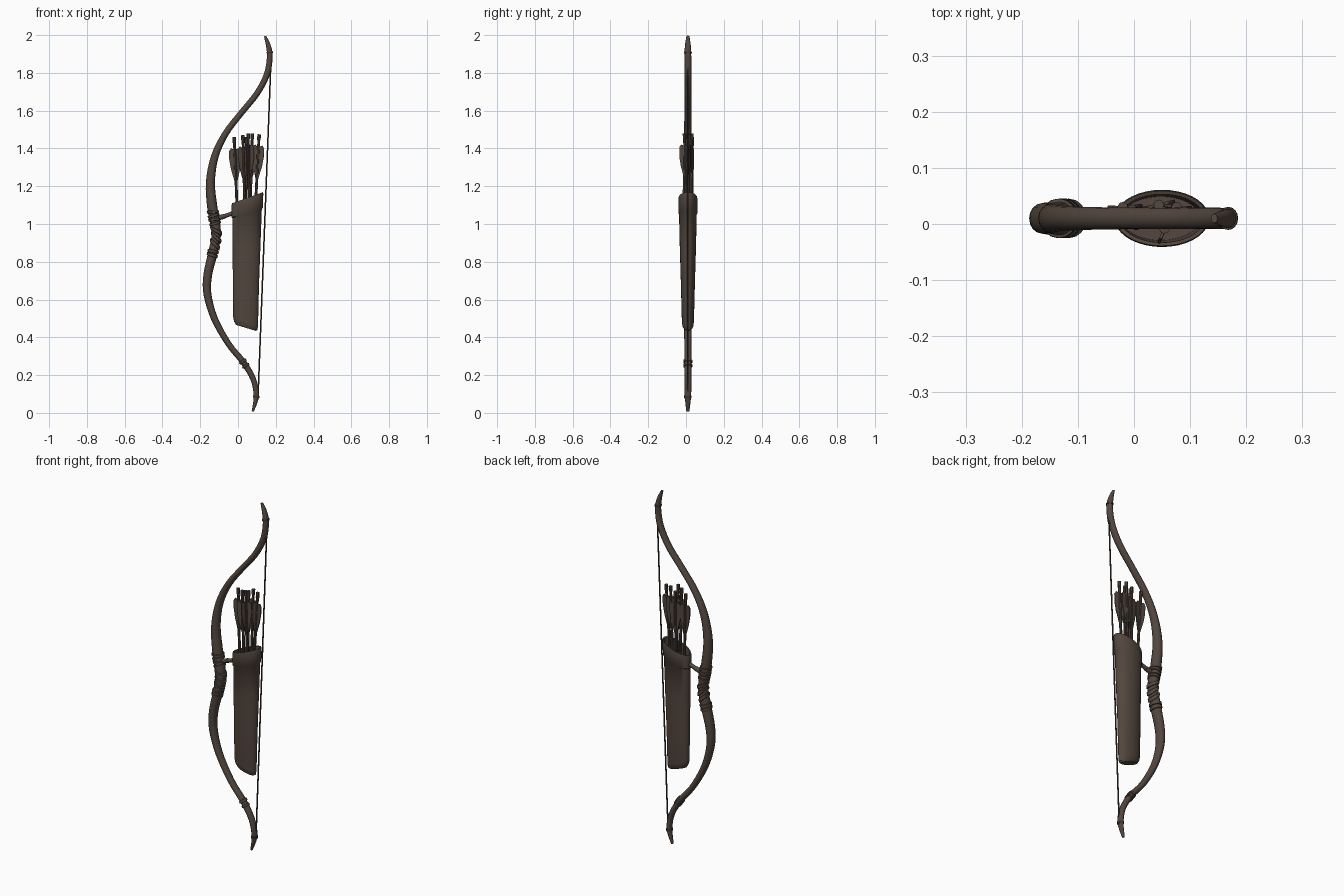
import bpy, bmesh, math
from mathutils import Vector, Matrix

if "Cube" in bpy.data.objects:
    bpy.data.objects.remove(bpy.data.objects["Cube"])

YC = 0.01  # depth centre of bow and quiver


def material(name, rgb):
    m = bpy.data.materials.new(name)
    m.diffuse_color = (*rgb, 1)
    m.use_nodes = True
    m.node_tree.nodes["Principled BSDF"].inputs["Base Color"].default_value = m.diffuse_color
    return m


BROWN = material("dark_brown_leather", (0.085, 0.062, 0.048))
STRING = material("dark_string", (0.05, 0.04, 0.033))


def finish(name, bm, mat=BROWN, angle=40):
    bmesh.ops.recalc_face_normals(bm, faces=bm.faces[:])
    me = bpy.data.meshes.new(name)
    bm.to_mesh(me)
    bm.free()
    ob = bpy.data.objects.new(name, me)
    bpy.context.collection.objects.link(ob)
    me.materials.append(mat)
    bpy.ops.object.select_all(action='DESELECT')
    ob.select_set(True)
    bpy.context.view_layer.objects.active = ob
    bpy.ops.object.shade_smooth_by_angle(angle=math.radians(angle))
    return ob


def loft(bm, rings):
    """Skin a list of equal-length point rings and cap both ends."""
    vs = [[bm.verts.new(p) for p in r] for r in rings]
    n = len(vs[0])
    for a, b in zip(vs, vs[1:]):
        for i in range(n):
            j = (i + 1) % n
            bm.faces.new((a[i], a[j], b[j], b[i]))
    bm.faces.new(vs[0][::-1])
    bm.faces.new(vs[-1])


def ring(c, u, v, ru, rv, n):
    return [c + u * ru * math.cos(2 * math.pi * i / n) + v * rv * math.sin(2 * math.pi * i / n)
            for i in range(n)]


def rod(bm, a, b, r, n=8):
    a, b = Vector(a), Vector(b)
    d = (b - a).normalized()
    u = d.cross(Vector((0.13, 1, 0.07))).normalized()
    v = d.cross(u)
    loft(bm, [ring(a, u, v, r, r, n), ring(b, u, v, r, r, n)])


# Bow centre line: x, z, half width, half depth
BOW = [(0.143, 1.995, .006, .008), (0.162, 1.94, .013, .016), (0.168, 1.88, .015, .018),
       (0.152, 1.79, .016, .019), (0.10, 1.69, .016, .019), (0.015, 1.585, .016, .019),
       (-0.065, 1.48, .017, .020), (-0.122, 1.36, .020, .022), (-0.146, 1.22, .024, .026),
       (-0.135, 1.08, .027, .030), (-0.115, 0.95, .025, .030), (-0.135, 0.84, .025, .030),
       (-0.160, 0.73, .023, .028), (-0.162, 0.63, .021, .025), (-0.125, 0.50, .018, .021),
       (-0.05, 0.365, .016, .019), (0.027, 0.27, .016, .019), (0.08, 0.18, .015, .018),
       (0.097, 0.09, .014, .017), (0.078, 0.008, .006, .008)]


def bow_at(t):
    """Smooth interpolation along the bow; t counts control points."""
    n = len(BOW)
    t = min(max(t, 0), n - 1)
    i = min(int(t), n - 2)
    f = t - i
    p = [BOW[min(max(i + k, 0), n - 1)] for k in (-1, 0, 1, 2)]
    return [0.5 * (2 * b + (c - a) * f + (2 * a - 5 * b + 4 * c - d) * f * f
                   + (3 * b - a - 3 * c + d) * f ** 3) for a, b, c, d in zip(*p)]


def t_at_z(z):
    for i in range(len(BOW) - 1):
        if BOW[i][1] >= z >= BOW[i + 1][1]:
            return i + (BOW[i][1] - z) / (BOW[i][1] - BOW[i + 1][1])
    return 0


def bow_ring(t, grow=0.0, tilt=0.0, n=16):
    x, z, ru, rv = bow_at(t)
    a, b = bow_at(t - .05), bow_at(t + .05)
    d = Vector((b[0] - a[0], 0, b[1] - a[1])).normalized()
    v = Vector((0, 1, 0))
    u = d.cross(v).normalized()
    return ring(Vector((x, YC, z)), u + d * tilt, v, ru + grow, rv + grow, n)


# Bow stave
bm = bmesh.new()
loft(bm, [bow_ring(i / 4) for i in range(4 * (len(BOW) - 1) + 1)])
finish("bow_stave", bm)

# Leather wraps on grip and limbs: z, half height, tilt
bm = bmesh.new()
for z, h, tilt in [(1.065, .008, .1), (1.045, .008, -.1), (1.025, .008, .1), (1.005, .008, -.1),
                   (0.965, .012, .6), (0.93, .012, .7), (0.895, .012, .6),
                   (0.855, .009, 0), (0.835, .009, .1), (0.272, .007, 0), (0.25, .006, 0)]:
    t = t_at_z(z)
    k = abs(bow_at(t + .1)[1] - bow_at(t - .1)[1]) / .2
    loft(bm, [bow_ring(t + s * h / k, g, tilt)
              for s, g in ((-1, -.002), (-.7, .005), (.7, .005), (1, -.002))])
finish("grip_wraps", bm)

# Bowstring with loops at the tips
bm = bmesh.new()
rod(bm, (0.176, YC, 1.905), (0.106, YC, 0.085), .004)
for z in (1.905, 0.085):
    t = t_at_z(z)
    loft(bm, [bow_ring(t - .07, .003), bow_ring(t + .07, .003)])
finish("bowstring", bm, STRING)


# Quiver: slanted oval rings
def oval(cx, rx, ry, z, slope, n=36):
    return [Vector((cx + rx * math.cos(a), YC + ry * math.sin(a), z + slope * rx * math.cos(a)))
            for a in (2 * math.pi * i / n for i in range(n))]


bm = bmesh.new()
loft(bm, [oval(.042, .052, .022, .450, -.3), oval(.041, .062, .029, .462, -.36),
          oval(.040, .066, .032, .485, -.36), oval(.042, .069, .037, .68, -.1),
          oval(.045, .074, .043, .88, .15), oval(.048, .078, .047, 1.055, .3),
          oval(.0485, .083, .0505, 1.06, .3), oval(.050, .084, .051, 1.13, .36),
          oval(.050, .082, .049, 1.139, .36), oval(.050, .075, .043, 1.137, .36),
          oval(.048, .070, .039, 1.02, .3)])
finish("quiver", bm)

# Strap joining quiver to the bow
bm = bmesh.new()
rod(bm, (-.125, YC, 1.025), (-.07, YC, 1.042), .013, 10)
rod(bm, (-.075, YC, 1.04), (-.02, YC, 1.06), .011, 10)
finish("quiver_strap", bm)

# Arrows: base x, y, top x, y, z, vane directions in degrees
ARROWS = [(-.002, .02, -.020, .030, 1.46, (10, 175)),
          (.038, .00, .026, .002, 1.47, (30, 200)),
          (.060, .00, .054, -.008, 1.48, (248, 20, 130)),
          (.062, .03, .076, .030, 1.48, (0, 170)),
          (.088, .01, .112, .018, 1.475, (-10, 160)),
          (.040, .03, .044, .034, 1.46, (15, 190))]
# Feather outline: distance below nock, width
FEATHER = [(.065, .006), (.06, .020), (.075, .030), (.12, .031), (.17, .024), (.24, .006)]
shafts, vanes = bmesh.new(), bmesh.new()
for bx, by, tx, ty, tz, angles in ARROWS:
    base, top = Vector((bx, by, 1.01)), Vector((tx, ty, tz))
    d = (base - top).normalized()
    rod(shafts, base, top, .0075)
    rod(shafts, top + d * .03, top, .0095)
    for ang in angles:
        a = math.radians(ang)
        out = Vector((math.cos(a), math.sin(a), 0))
        side = Vector((-out.y, out.x, 0)) * .0025
        pts = [(top + d * .24), (top + d * .065)]
        pts += [top + d * s + out * w for s, w in FEATHER]
        loft(vanes, [[p - side for p in pts], [p + side for p in pts]])
finish("arrow_shafts", shafts)
finish("arrow_feathers", vanes)
